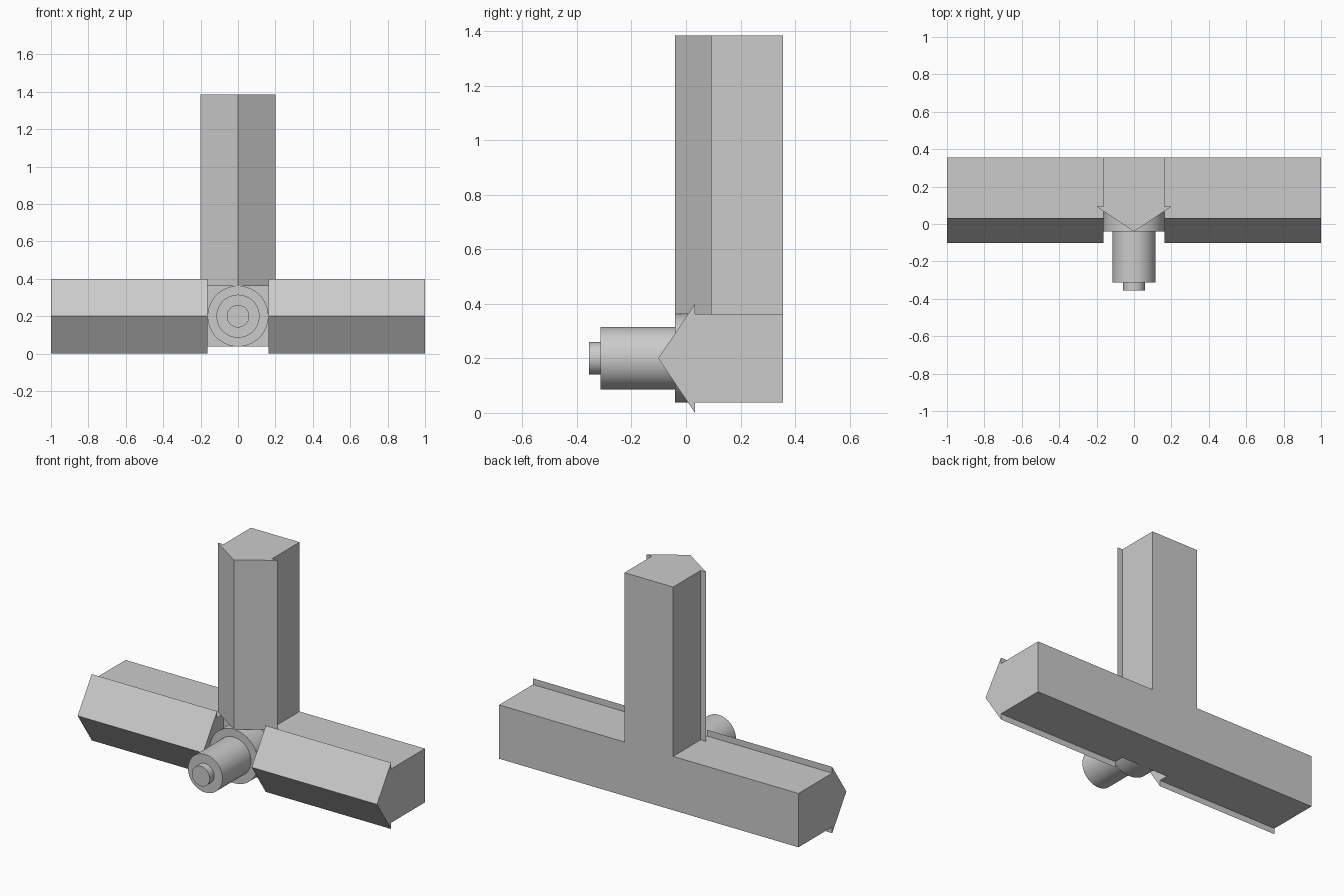
import bpy, bmesh, math
from mathutils import Vector

cube = bpy.data.objects.get("Cube")
if cube:
    bpy.data.objects.remove(cube, do_unlink=True)

# Single plain grey
grey = bpy.data.materials.new("plain grey")
grey.use_nodes = True
colour = (0.6, 0.6, 0.6, 1)
grey.diffuse_color = colour
grey.node_tree.nodes["Principled BSDF"].inputs["Base Color"].default_value = colour

MID = 0.2        # height of the horizontal axis
HALF = 0.1625    # half width of each bar
BACK = 0.355     # flat rear plane
WING = 0.2       # half width of the pointed front


def arrow_profile(apex, shoulder):
    """Pointed bar section as (across, depth) pairs."""
    side = [(WING, shoulder), (HALF, shoulder), (HALF, BACK)]
    return [(0, apex)] + side + [(-a, d) for a, d in reversed(side)]


def prism(name, points, direction):
    """Extrude a closed outline along a direction."""
    bm = bmesh.new()
    face = bm.faces.new([bm.verts.new(p) for p in points])
    top = bmesh.ops.extrude_face_region(bm, geom=[face])["geom"]
    moved = [v for v in top if isinstance(v, bmesh.types.BMVert)]
    bmesh.ops.translate(bm, verts=moved, vec=Vector(direction))
    bmesh.ops.recalc_face_normals(bm, faces=bm.faces)
    mesh = bpy.data.meshes.new(name)
    bm.to_mesh(mesh)
    bm.free()
    mesh.materials.append(grey)
    obj = bpy.data.objects.new(name, mesh)
    bpy.context.collection.objects.link(obj)
    return obj


def cylinder(name, radius, front, rear):
    """Round part lying along the depth axis."""
    bpy.ops.mesh.primitive_cylinder_add(
        vertices=64, radius=radius, depth=rear - front,
        location=(0, (front + rear) / 2, MID), rotation=(math.pi / 2, 0, 0))
    obj = bpy.context.object
    obj.name = name
    obj.data.materials.append(grey)
    bpy.ops.object.shade_smooth_by_angle(angle=math.radians(30))


# Horizontal arms
arm = arrow_profile(-0.102, 0.033)
for name, side in (("left_arm", 1), ("right_arm", -1)):
    prism(name, [(side * HALF, d, MID + a) for a, d in arm],
          (side * (1 - HALF), 0, 0))

# Upright bar
upright = arrow_profile(-0.04, 0.093)
prism("upright_bar", [(a, d, MID + HALF) for a, d in upright],
      (0, 0, 1.385 - MID - HALF))

# Centre block joining the three bars
square = [(-HALF, 0.093), (HALF, 0.093), (HALF, BACK), (-HALF, BACK)]
prism("centre_block", [(x, y, MID - HALF) for x, y in square], (0, 0, 2 * HALF))

# Stepped round spindle
cylinder("hub_disc", HALF, -0.04, 0.1)
cylinder("spindle", 0.115, -0.313, -0.035)
cylinder("spindle_tip", 0.06, -0.355, -0.31)
